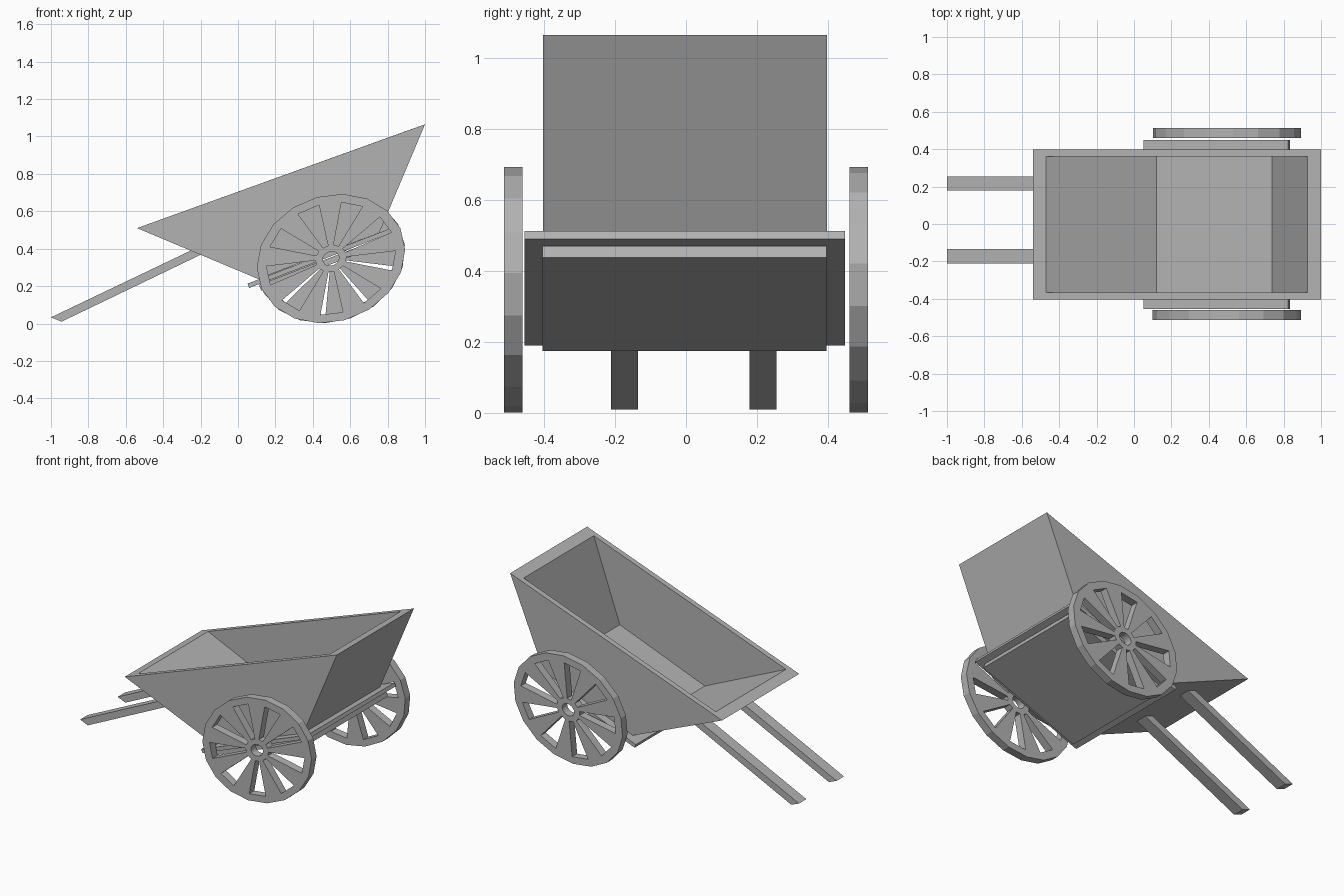
import bpy, bmesh
from math import sin, cos, radians

if "Cube" in bpy.data.objects:
    bpy.data.objects.remove(bpy.data.objects["Cube"])

TILT = radians(21)

# Mid grey paint shared by every part
GREY = bpy.data.materials.new("mid_grey")
GREY.diffuse_color = (0.45, 0.45, 0.45, 1.0)
GREY.use_nodes = True
GREY.node_tree.nodes["Principled BSDF"].inputs["Base Color"].default_value = GREY.diffuse_color


def finish(bm, name):
    bmesh.ops.recalc_face_normals(bm, faces=bm.faces)
    me = bpy.data.meshes.new(name)
    bm.to_mesh(me)
    bm.free()
    me.materials.append(GREY)
    ob = bpy.data.objects.new(name, me)
    bpy.context.collection.objects.link(ob)
    return ob


def extrude_y(bm, depth):
    geom = bmesh.ops.extrude_face_region(bm, geom=bm.faces[:])["geom"]
    verts = [g for g in geom if isinstance(g, bmesh.types.BMVert)]
    bmesh.ops.translate(bm, verts=verts, vec=(0, depth, 0))


def prism(name, profile, y0, y1):
    """Side profile (x, z) extruded from y0 to y1."""
    bm = bmesh.new()
    bm.faces.new([bm.verts.new((x, y0, z)) for x, z in profile])
    extrude_y(bm, y1 - y0)
    return finish(bm, name)


def tray(name, outer, inner, yo, yi, yc):
    """Open box: outer and inner profiles run rear top, rear bottom, front bottom, front top."""
    bm = bmesh.new()
    rims = []
    for prof, w in ((outer, yo), (inner, yi)):
        a, b = [[bm.verts.new((x, yc + s * w, z)) for x, z in prof] for s in (-1, 1)]
        bm.faces.new(a)
        bm.faces.new(b)
        for i in range(3):
            bm.faces.new((a[i], a[i + 1], b[i + 1], b[i]))
        rims.append((a[0], a[3], b[3], b[0]))
    o, n = rims
    for i in range(4):
        j = (i + 1) % 4
        bm.faces.new((o[i], o[j], n[j], n[i]))
    return finish(bm, name)


def wheel(name, y0, y1, phase):
    """Slightly oval 18-sided wheel with nine wedge spokes and a bored hub."""
    n, a, b, cx, cz = 18, 0.405, 0.336, 0.497, 0.347
    bm = bmesh.new()
    rings = []
    for r in (0.11, 0.21, 0.87, 1.0):
        ring = []
        for i in range(n):
            t = radians(phase + 360 * i / n)
            u, v = r * a * cos(t), r * b * sin(t)
            ring.append(bm.verts.new((cx + u * cos(TILT) - v * sin(TILT), y0,
                                      cz + u * sin(TILT) + v * cos(TILT))))
        rings.append(ring)
    for k in range(3):
        for i in range(n):
            if k == 1 and i % 2 == 0:
                continue  # gap between spokes
            j = (i + 1) % n
            bm.faces.new((rings[k][i], rings[k][j], rings[k + 1][j], rings[k + 1][i]))
    extrude_y(bm, y1 - y0)
    return finish(bm, name)


# Tipped load tray
tray("tray",
     [(-0.54, 0.51), (0.108, 0.238), (0.756, 0.486), (1.0, 1.065)],
     [(-0.47, 0.535), (0.12, 0.268), (0.738, 0.505), (0.927, 1.039)],
     0.40, 0.364, -0.003)

# Planks under the tray
prism("axle_plank", [(0.06, 0.19), (0.833, 0.49), (0.824, 0.512), (0.051, 0.213)], -0.455, 0.448)
prism("under_plank", [(0.125, 0.174), (0.812, 0.438), (0.80, 0.47), (0.112, 0.206)], -0.404, 0.396)

# Pull handles
for side, yc in (("right", -0.173), ("left", 0.217)):
    prism("handle_" + side,
          [(-1.0, 0.033), (-0.943, 0.01), (-0.19, 0.372), (-0.24, 0.396)],
          yc - 0.038, yc + 0.038)

# Wheels
wheel("wheel_right", -0.513, -0.461, 3)
wheel("wheel_left", 0.461, 0.513, -12.5)
